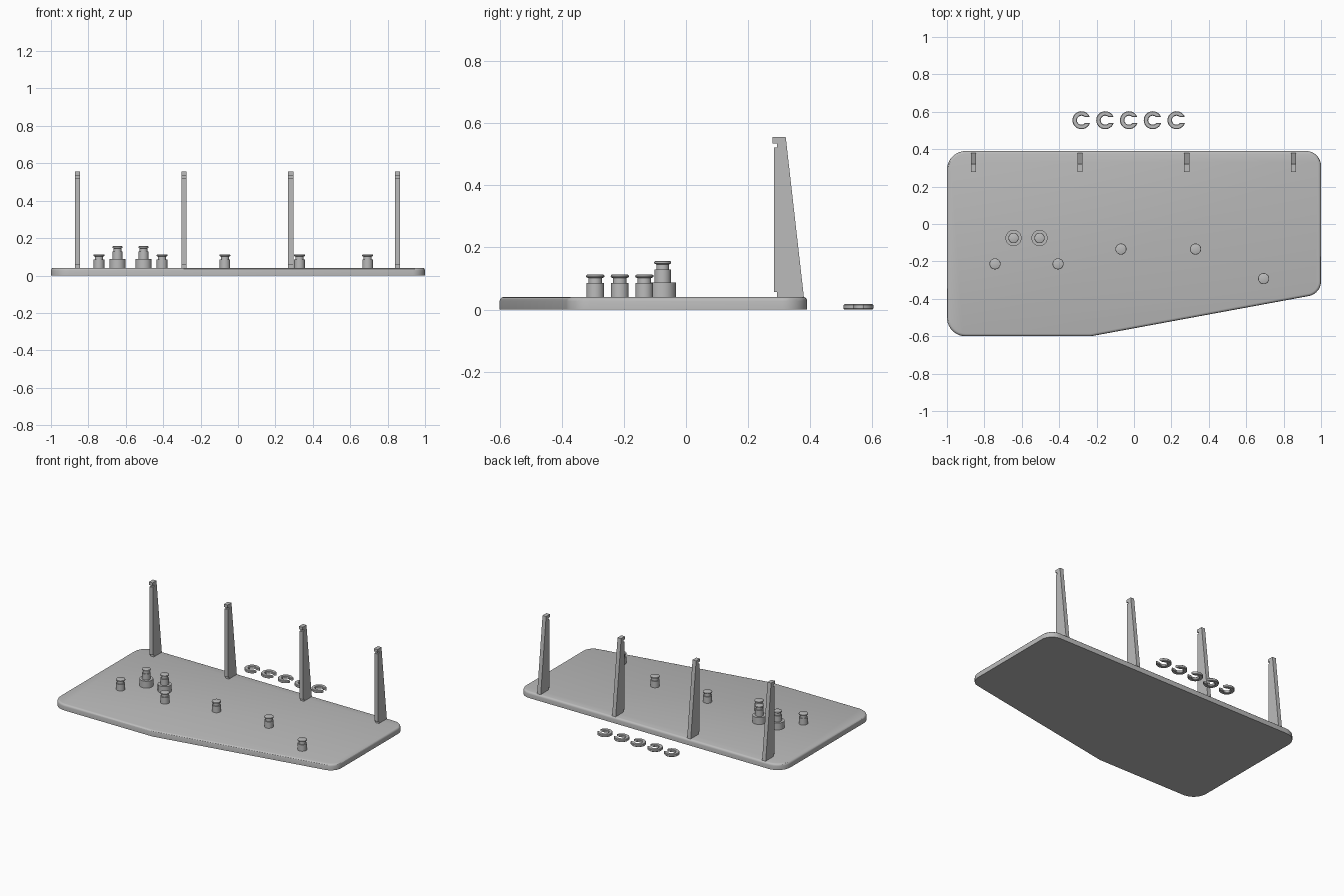
import bpy, bmesh, math
from math import sin, cos, pi
from mathutils import Vector

cube = bpy.data.objects.get("Cube")
if cube:
    bpy.data.objects.remove(cube, do_unlink=True)

grey = bpy.data.materials.new("light_grey")
grey.use_nodes = True
colour = (0.5, 0.5, 0.5, 1)
grey.diffuse_color = colour
grey.node_tree.nodes["Principled BSDF"].inputs["Base Color"].default_value = colour


def finish(name, bm, smooth=True):
    bmesh.ops.recalc_face_normals(bm, faces=bm.faces)
    mesh = bpy.data.meshes.new(name)
    bm.to_mesh(mesh)
    bm.free()
    obj = bpy.data.objects.new(name, mesh)
    bpy.context.collection.objects.link(obj)
    mesh.materials.append(grey)
    if smooth:
        bpy.ops.object.select_all(action="DESELECT")
        obj.select_set(True)
        bpy.context.view_layer.objects.active = obj
        bpy.ops.object.shade_smooth_by_angle(angle=math.radians(30))
    return obj


def prism(points, offset):
    """Extrude a closed outline along an offset."""
    bm = bmesh.new()
    face = bm.faces.new([bm.verts.new(p) for p in points])
    ext = bmesh.ops.extrude_face_region(bm, geom=[face])
    moved = [v for v in ext["geom"] if isinstance(v, bmesh.types.BMVert)]
    bmesh.ops.translate(bm, verts=moved, vec=offset)
    return bm


def fillet(corners, steps=10):
    """Round each (x, y, radius) corner of a counter-clockwise outline."""
    out = []
    for i, (x, y, r) in enumerate(corners):
        p = Vector((x, y))
        if r == 0:
            out.append((x, y, 0))
            continue
        a = (Vector(corners[i - 1][:2]) - p).normalized()
        b = (Vector(corners[(i + 1) % len(corners)][:2]) - p).normalized()
        half = a.angle(b) / 2
        centre = p + (a + b).normalized() * r / sin(half)
        start = p + a * r / math.tan(half) - centre
        sweep = pi - 2 * half
        for k in range(steps + 1):
            t = sweep * k / steps
            out.append((centre.x + start.x * cos(t) - start.y * sin(t),
                        centre.y + start.x * sin(t) + start.y * cos(t), 0))
    return out


# Base plate with rounded corners and a softened top edge
TOP = 0.041
bm = prism(fillet([(-1, -0.6, 0.1), (-0.23, -0.6, 0), (1, -0.373, 0.08),
                   (1, 0.39, 0.08), (-1, 0.39, 0.1)]), (0, 0, TOP))
rim = [e for e in bm.edges if all(v.co.z > TOP / 2 for v in e.verts)]
bmesh.ops.bevel(bm, geom=rim, offset=0.014, segments=3, profile=0.5, affect="EDGES")
finish("base_plate", bm)

# Tapered hooked uprights along the back edge
HOOK = [(0.279, 0.555), (0.279, 0.535), (0.293, 0.535), (0.293, 0.521),
        (0.284, 0.521), (0.284, 0.056), (0.293, 0.056), (0.293, 0.035),
        (0.38, 0.035), (0.321, 0.555)]
for i in range(4):
    x = -0.858 + 0.57 * i
    bm = prism([(x - 0.0135, y, z) for y, z in HOOK], (0.027, 0, 0))
    finish(f"hook_upright_{i + 1}", bm, smooth=False)


def peg(name, x, y, profile, sides=32):
    """Lathe a (radius, height) profile and cap both ends."""
    bm = bmesh.new()
    rings = [[bm.verts.new((x + r * cos(2 * pi * k / sides),
                            y + r * sin(2 * pi * k / sides), z))
              for k in range(sides)] for r, z in profile]
    for low, high in zip(rings, rings[1:]):
        for k in range(sides):
            n = (k + 1) % sides
            bm.faces.new((low[k], low[n], high[n], high[k]))
    bm.faces.new(rings[0][::-1])
    bm.faces.new(rings[-1])
    finish(name, bm)


def head(r, z):
    """Grooved neck and rounded cap above a shaft of radius r ending at z."""
    neck = r * 0.77
    return [(r, z), (neck, z), (neck, z + 0.016), (r, z + 0.019),
            (r * 1.04, z + 0.022), (r, z + 0.026), (r * 0.85, z + 0.028)]


# Short pegs
SHORT = [(-0.743, -0.292 + 0.079), (-0.406, -0.213), (-0.07, -0.134),
         (0.329, -0.134), (0.693, -0.292)]
for i, (x, y) in enumerate(SHORT):
    peg(f"short_peg_{i + 1}", x, y, [(0.0285, 0.035)] + head(0.0285, 0.085))

# Tall stepped pegs
for i, x in enumerate((-0.644, -0.505)):
    peg(f"tall_peg_{i + 1}", x, -0.075,
        [(0.043, 0.035), (0.043, 0.088), (0.0265, 0.088)] + head(0.0265, 0.129))

# Loose retaining clips, open towards the left
OUTER, INNER, GAP = 0.048, 0.024, 0.016
for i in range(5):
    cx, cy = -0.281 + 0.127 * i, 0.555
    outline = []
    for r, flip in ((OUTER, 1), (INNER, -1)):
        a = math.asin(GAP / r)
        arc = [a + (2 * pi - 2 * a) * k / 30 for k in range(31)][::flip]
        outline += [(cx + r * cos(t), cy + r * sin(t), 0) for t in arc]
    bm = prism(outline, (0, 0, 0.018))
    rims = [e for e in bm.edges if abs(e.verts[0].co.z - e.verts[1].co.z) < 0.001]
    bmesh.ops.bevel(bm, geom=rims, offset=0.003, segments=1, affect="EDGES")
    finish(f"retaining_clip_{i + 1}", bm)
